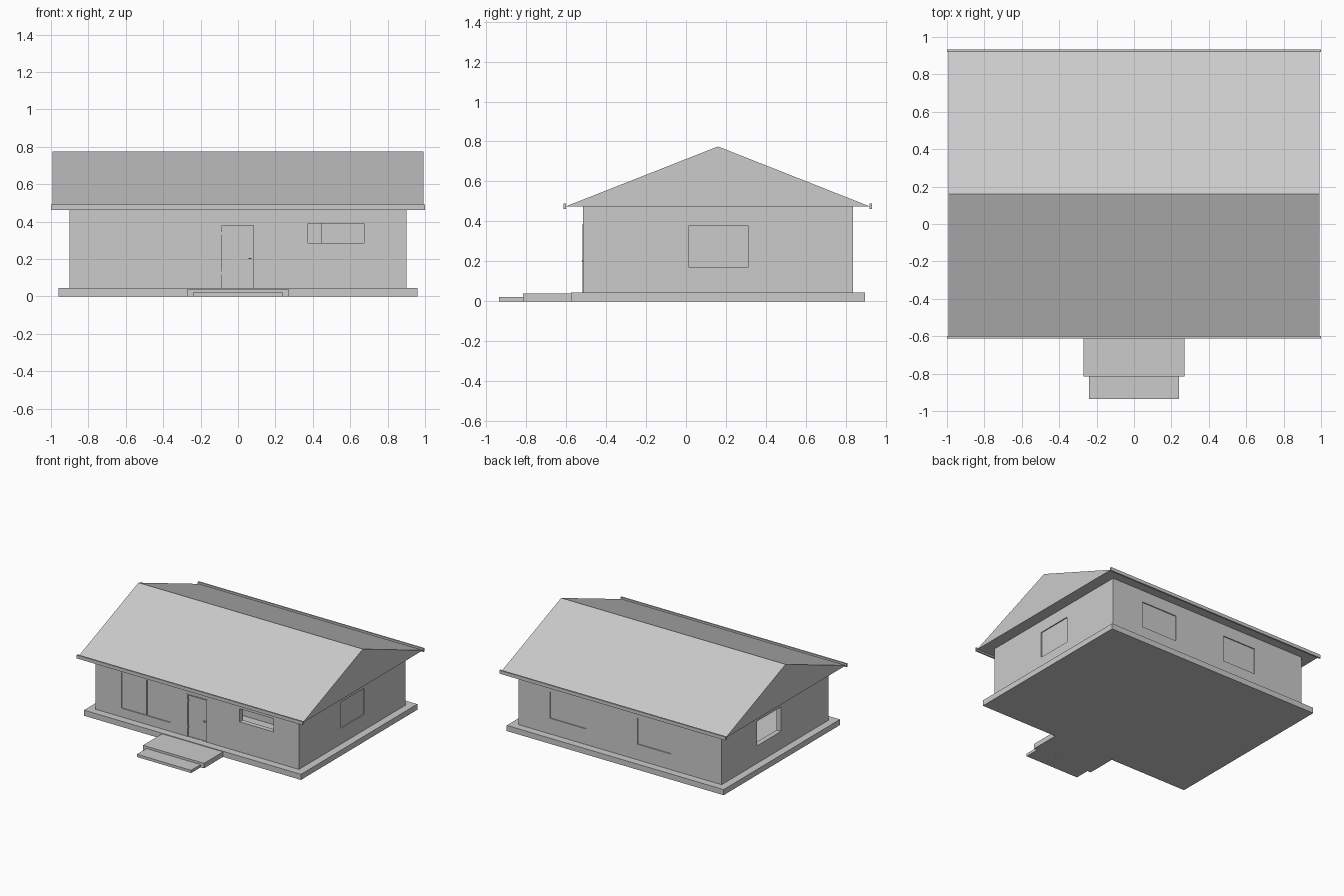
import bpy
import bmesh

old = bpy.data.objects.get("Cube")
if old:
    bpy.data.objects.remove(old, do_unlink=True)

GREY = (0.6, 0.6, 0.6, 1.0)
mat = bpy.data.materials.new("plain_grey")
mat.use_nodes = True
mat.diffuse_color = GREY
mat.node_tree.nodes["Principled BSDF"].inputs["Base Color"].default_value = GREY


def make(name, bm):
    bmesh.ops.recalc_face_normals(bm, faces=bm.faces)
    mesh = bpy.data.meshes.new(name)
    bm.to_mesh(mesh)
    bm.free()
    mesh.materials.append(mat)
    ob = bpy.data.objects.new(name, mesh)
    bpy.context.collection.objects.link(ob)
    return ob


def box(name, x, y, z):
    """Box spanning the given (low, high) ranges."""
    bm = bmesh.new()
    bmesh.ops.create_cube(bm, size=1)
    for v in bm.verts:
        v.co = [lo + (c + 0.5) * (hi - lo) for c, (lo, hi) in zip(v.co, (x, y, z))]
    return make(name, bm)


def cut(ob, cutters):
    """Subtract the cutters, bake the result and remove them."""
    for c in cutters:
        c.hide_render = True
        mod = ob.modifiers.new("cut", 'BOOLEAN')
        mod.operation, mod.solver, mod.object = 'DIFFERENCE', 'EXACT', c
    dg = bpy.context.evaluated_depsgraph_get()
    mesh = bpy.data.meshes.new_from_object(ob.evaluated_get(dg))
    ob.modifiers.clear()
    ob.data = mesh
    for c in cutters:
        bpy.data.objects.remove(c, do_unlink=True)


# Foundation and entrance steps
box("foundation_slab", (-0.96, 0.96), (-0.575, 0.895), (0, 0.045))
box("upper_step", (-0.27, 0.27), (-0.815, -0.575), (0, 0.04))
box("lower_step", (-0.24, 0.24), (-0.935, -0.815), (0, 0.022))

# Hollow walls with recessed panes and two open windows
X, FRONT, BACK, TOP, T = 0.90, -0.515, 0.835, 0.475, 0.04
walls = box("walls", (-X, X), (FRONT, BACK), (0.045, TOP))
REC = 0.008
WIN = (0.17, 0.38)
cutters = [box("room", (-X + T, X - T), (FRONT + T, BACK - T), (0.05, TOP - 0.005))]
for x, z in (((-0.67, -0.458), (0.115, 0.40)),
             ((-0.448, -0.235), (0.115, 0.40)),
             ((-0.085, 0.082), (0.046, 0.378))):
    cutters.append(box("front_recess", x, (FRONT - 0.1, FRONT + REC), z))
for x in ((0.30, 0.62), (-0.45, -0.155)):
    cutters.append(box("back_recess", x, (BACK - REC, BACK + 0.1), WIN))
cutters.append(box("side_recess", (X - REC, X + 0.1), (0.015, 0.31), WIN))
cutters.append(box("front_opening", (0.375, 0.675), (FRONT - 0.1, FRONT + 0.1), (0.285, 0.39)))
cutters.append(box("side_opening", (-X - 0.1, -X + 0.1), (0.085, 0.39), (0.185, 0.38)))
cut(walls, cutters)

# Inner partition
box("partition_wall", (-0.3, 0.45), (0.0, 0.03), (0.05, TOP - 0.005))

# Door frame, hinges and handle
FY = (FRONT - 0.003, FRONT + REC)
for side, x in (("left", (0.082, 0.091)), ("right", (-0.095, -0.085))):
    box(side + "_door_jamb", x, FY, (0.045, 0.386))
box("door_lintel", (-0.095, 0.091), FY, (0.378, 0.386))
for z in (0.125, 0.335):
    box("door_hinge", (-0.085, -0.08), (FRONT, FRONT + REC), (z - 0.008, z + 0.008))
box("door_handle", (0.055, 0.072), (FRONT - 0.006, FRONT + REC), (0.2, 0.206))

# Gabled roof, closed below by a flat soffit
bm = bmesh.new()
profile = ((-0.602, TOP), (0.92, TOP), (0.16, 0.775))
end = bm.faces.new([bm.verts.new((-0.993, y, z)) for y, z in profile])
ext = bmesh.ops.extrude_face_region(bm, geom=[end], use_keep_orig=True)
for v in ext["geom"]:
    if isinstance(v, bmesh.types.BMVert):
        v.co.x = 0.993
make("roof", bm)

# Eave boards
box("front_eave_board", (-1, 1), (-0.613, -0.6), (0.463, 0.49))
box("back_eave_board", (-1, 1), (0.919, 0.932), (0.463, 0.49))
